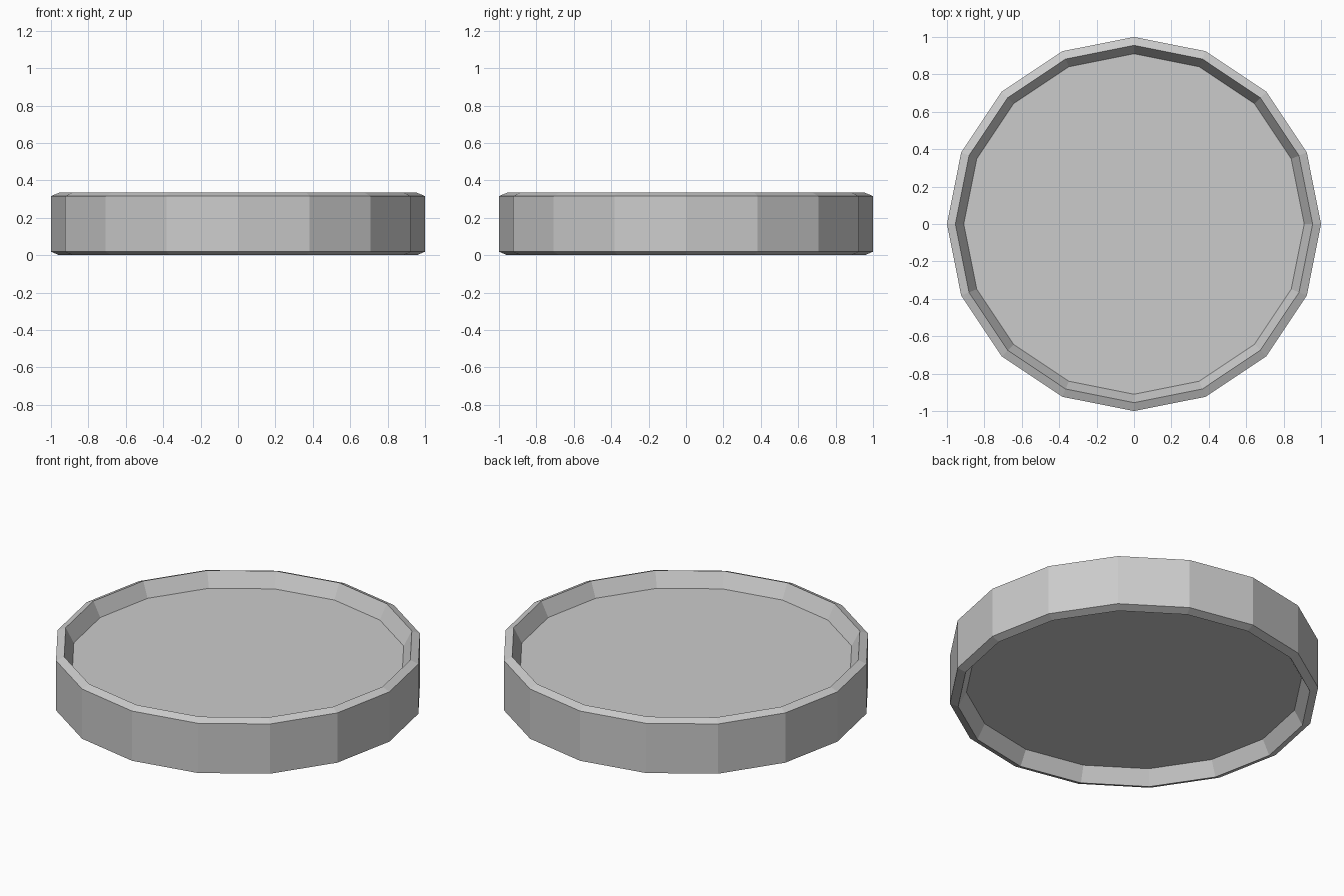
import bpy, bmesh
from math import cos, sin, tau

if "Cube" in bpy.data.objects:
    bpy.data.objects.remove(bpy.data.objects["Cube"])

SIDES = 16
HEIGHT = 0.335

# Half profile (radius, height): recessed base, chamfered rim, wall; mirrored for the top
lower = [(0.91, 0.086), (0.955, 0.0), (1.0, 0.019)]
profile = lower + [(r, HEIGHT - z) for r, z in reversed(lower)]


def lathe(name, points, sides):
    """Revolve a profile about z and cap both ends with flat faces."""
    bm = bmesh.new()
    rings = [[bm.verts.new((r * cos(tau * i / sides), r * sin(tau * i / sides), z))
              for i in range(sides)] for r, z in points]
    for a, b in zip(rings, rings[1:]):
        for i in range(sides):
            j = (i + 1) % sides
            bm.faces.new((a[i], a[j], b[j], b[i]))
    bm.faces.new(rings[0][::-1])
    bm.faces.new(rings[-1])
    bmesh.ops.recalc_face_normals(bm, faces=bm.faces)
    mesh = bpy.data.meshes.new(name)
    bm.to_mesh(mesh)
    bm.free()
    obj = bpy.data.objects.new(name, mesh)
    bpy.context.collection.objects.link(obj)
    return obj


# Round puck with a raised rim on both faces
lathe("rimmed_disc", profile, SIDES)
